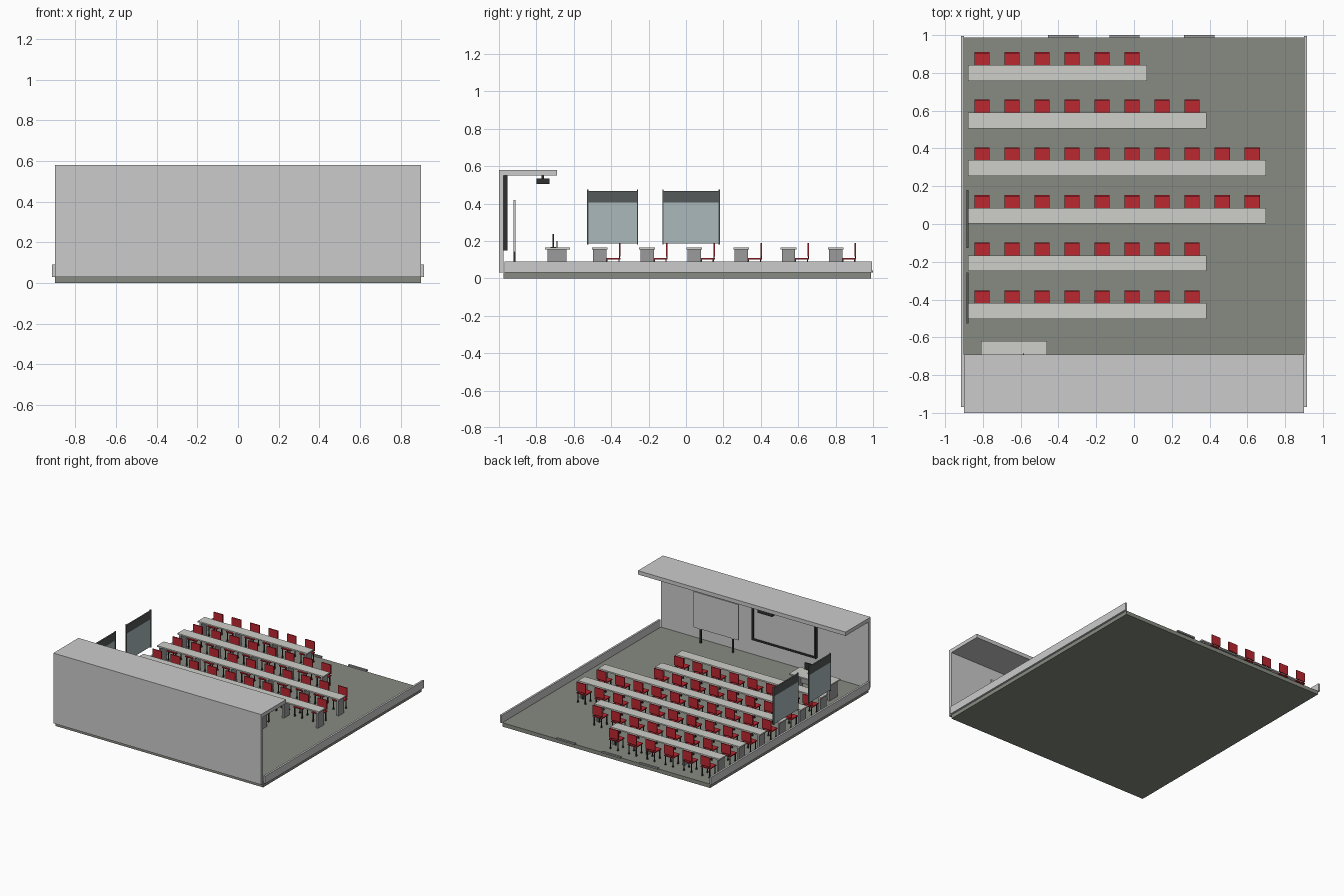
import bpy, bmesh
from mathutils import Matrix, Vector


def mat(name, r, g, b):
    m = bpy.data.materials.new(name)
    m.diffuse_color = (r, g, b, 1)
    return m


FLOOR = mat("floor_grey", 0.24, 0.26, 0.22)
WALL = mat("wall_grey", 0.58, 0.58, 0.55)
TOP = mat("desk_top", 0.62, 0.62, 0.59)
PANEL = mat("panel_grey", 0.33, 0.33, 0.33)
RED = mat("seat_red", 0.5, 0.02, 0.03)
DARK = mat("dark", 0.03, 0.03, 0.03)
BLIND = mat("blind", 0.09, 0.1, 0.1)
GLASS = mat("glass", 0.4, 0.48, 0.5)


def boxes(name, specs, m):
    """One object made of boxes given as (x0, x1, y0, y1, z0, z1)."""
    bm = bmesh.new()
    for x0, x1, y0, y1, z0, z1 in specs:
        c = Vector(((x0 + x1) / 2, (y0 + y1) / 2, (z0 + z1) / 2))
        s = Matrix.Diagonal((x1 - x0, y1 - y0, z1 - z0, 1))
        bmesh.ops.create_cube(bm, size=1, matrix=Matrix.Translation(c) @ s)
    me = bpy.data.meshes.new(name)
    bm.to_mesh(me)
    bm.free()
    me.materials.append(m)
    ob = bpy.data.objects.new(name, me)
    bpy.context.collection.objects.link(ob)
    return ob


# room shell
boxes("floor", [(-0.9, 0.9, -0.975, 0.988, 0, 0.03)], FLOOR)
boxes("front_wall", [(-0.9, 0.9, -1, -0.975, 0.03, 0.55)], WALL)
boxes("ceiling_slab", [(-0.9, 0.9, -1, -0.69, 0.55, 0.58)], WALL)
boxes("side_low_walls", [(s * 0.9075 - 0.0075, s * 0.9075 + 0.0075, -0.97, 0.995, 0.03, 0.09)
                         for s in (-1, 1)], WALL)
boxes("back_sills", [(x, x + 0.16, 0.985, 1.0, 0.03, 0.042) for x in (-0.455, -0.13, 0.265)], PANEL)

# wall screen with dark frame
sx0, sx1, sz0, sz1, t = -0.455, 0.1, 0.15, 0.55, 0.014
boxes("screen_frame", [
    (sx0, sx0 + t, -0.975, -0.955, sz0, sz1), (sx1 - t, sx1, -0.975, -0.955, sz0, sz1),
    (sx0 + t, sx1 - t, -0.975, -0.955, sz0, sz0 + t),
    (sx0 + t, sx1 - t, -0.975, -0.955, sz1 - t, sz1)], DARK)
boxes("screen_surface", [(sx0 + t, sx1 - t, -0.974, -0.962, sz0 + t, sz1 - t)], WALL)

# projector hanging under the slab
boxes("projector", [(-0.235, -0.11, -0.8, -0.73, 0.505, 0.535)], DARK)
boxes("projector_mount", [(-0.18, -0.165, -0.773, -0.758, 0.535, 0.55)], DARK)

# standing board
boxes("board", [(0.185, 0.575, -0.923, -0.912, 0.14, 0.42)], WALL)
boxes("board_legs", [(x - 0.006, x + 0.006, -0.923, -0.912, 0.03, 0.14) for x in (0.235, 0.515)], DARK)

# left windows with blinds
for y0, y1 in ((-0.525, -0.26), (-0.123, 0.178)):
    boxes("window_glass", [(-0.886, -0.88, y0, y1, 0.187, 0.405)], GLASS)
    boxes("window_blind", [(-0.888, -0.876, y0, y1, 0.405, 0.468)], BLIND)
    boxes("window_rods", [(-0.888, -0.876, y - 0.003, y + 0.003, 0.18, 0.474) for y in (y0, y1)], BLIND)

# teacher desk, monitor and stalk
boxes("teacher_desk_top", [(-0.81, -0.46, -0.755, -0.62, 0.155, 0.165)], TOP)
boxes("teacher_desk_body", [(-0.795, -0.78, -0.74, -0.64, 0.03, 0.155),
                            (-0.49, -0.475, -0.74, -0.64, 0.03, 0.155),
                            (-0.78, -0.49, -0.735, -0.725, 0.06, 0.155)], PANEL)
boxes("monitor", [(-0.66, -0.535, -0.715, -0.705, 0.185, 0.238),
                  (-0.605, -0.59, -0.713, -0.707, 0.168, 0.185),
                  (-0.63, -0.565, -0.725, -0.695, 0.165, 0.168)], DARK)
boxes("microphone", [(-0.588, -0.582, -0.692, -0.686, 0.165, 0.2)], DARK)

# rows: (front edge y, number of two-seat desk modules)
MODULE = 0.316
for y, n in ((-0.503, 4), (-0.25, 4), (0.002, 5), (0.254, 5), (0.506, 4), (0.758, 3)):
    x0, x1, yb = -0.88, -0.88 + n * MODULE, y + 0.084
    boxes("desk_top", [(x0, x1, y, yb, 0.155, 0.165)], TOP)
    boxes("desk_panels", [(x - 0.008, x + 0.008, y + 0.006, yb - 0.006, 0.03, 0.155)
                          for x in (min(max(x0 + i * MODULE, x0 + 0.02), x1 - 0.02)
                                    for i in range(n + 1))], PANEL)
    # chairs
    cx = [-0.805 + 0.159 * i for i in range(2 * n)]
    boxes("seats", [(x - 0.04, x + 0.04, yb - 0.012, yb + 0.068, 0.1, 0.108) for x in cx], RED)
    boxes("chair_backs", [(x - 0.04, x + 0.04, yb + 0.06, yb + 0.068, 0.118, 0.19) for x in cx], RED)
    boxes("back_posts", [(x + s * 0.025 - 0.004, x + s * 0.025 + 0.004, yb + 0.061, yb + 0.067, 0.108, 0.118)
                         for x in cx for s in (-1, 1)], DARK)
    legs = [(x + s * 0.032, ly) for x in cx for s in (-1, 1) for ly in (yb - 0.004, yb + 0.06)]
    boxes("chair_legs", [(a - 0.003, a + 0.003, b - 0.003, b + 0.003, 0.036, 0.1) for a, b in legs], DARK)
    boxes("chair_feet", [(a - 0.005, a + 0.005, b - 0.005, b + 0.005, 0.03, 0.038) for a, b in legs], DARK)
